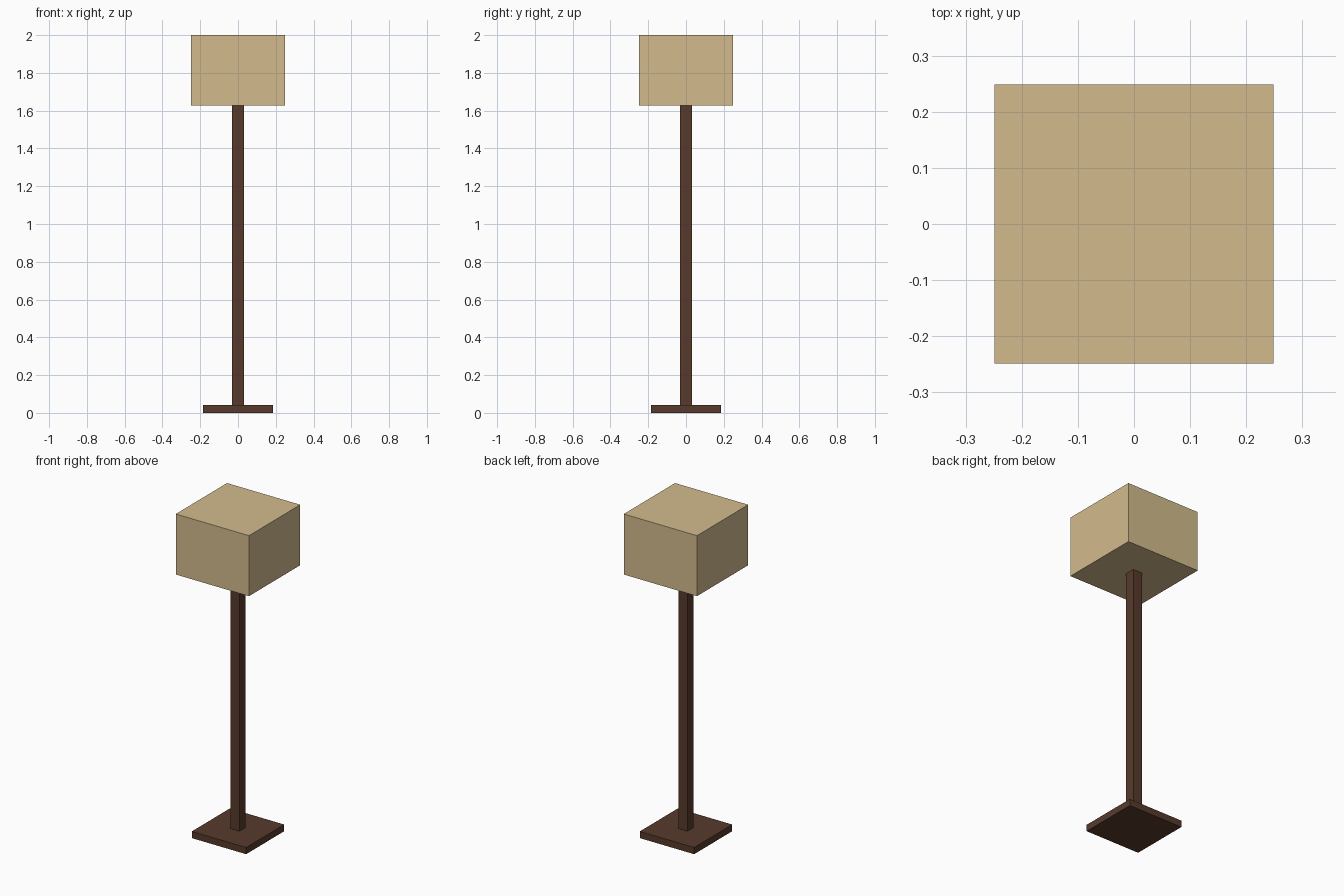
import bpy

if "Cube" in bpy.data.objects:
    bpy.data.objects.remove(bpy.data.objects["Cube"])


def material(name, color):
    mat = bpy.data.materials.new(name)
    mat.diffuse_color = (*color, 1)
    mat.use_nodes = True
    mat.node_tree.nodes["Principled BSDF"].inputs["Base Color"].default_value = mat.diffuse_color
    return mat


def box(name, width, z0, z1, mat):
    bpy.ops.mesh.primitive_cube_add(size=1, location=(0, 0, (z0 + z1) / 2))
    obj = bpy.context.object
    obj.name = name
    obj.scale = (width, width, z1 - z0)
    bpy.ops.object.transform_apply(location=False, rotation=False, scale=True)
    obj.data.materials.append(mat)
    return obj


wood = material("dark_wood", (0.095, 0.042, 0.025))
fabric = material("shade_fabric", (0.65, 0.50, 0.27))

# Square foot plate, square post and closed box shade
box("base", 0.37, 0.0, 0.041, wood)
box("post", 0.062, 0.041, 1.628, wood)
box("lamp_shade", 0.498, 1.628, 2.0, fabric)
